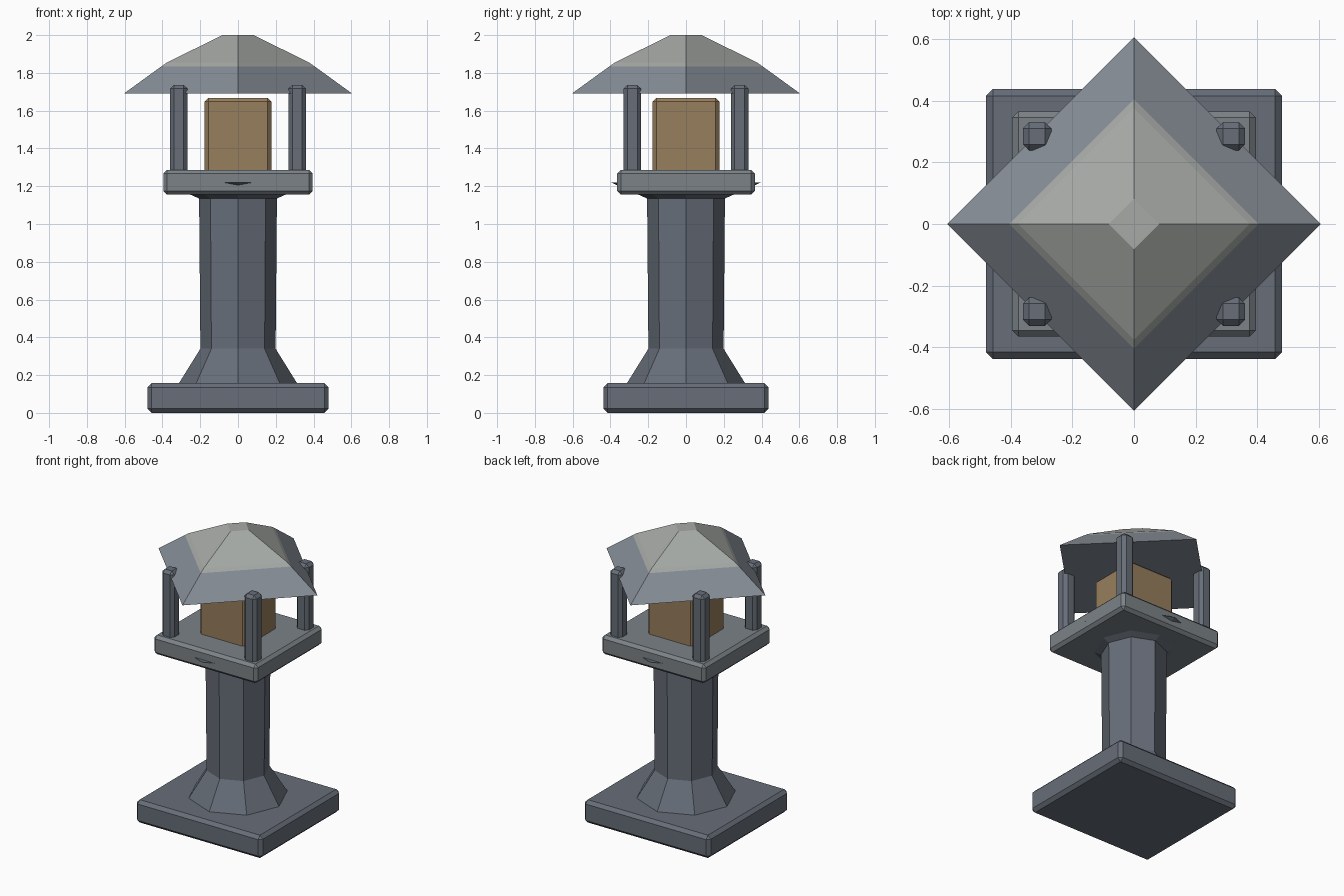
import bpy, math

if "Cube" in bpy.data.objects:
    bpy.data.objects.remove(bpy.data.objects["Cube"])


def material(name, rgb):
    m = bpy.data.materials.new(name)
    m.diffuse_color = (*rgb, 1)
    m.use_nodes = True
    m.node_tree.nodes["Principled BSDF"].inputs["Base Color"].default_value = m.diffuse_color
    return m


stone = material("stone", (0.135, 0.155, 0.19))
pale_stone = material("pale_stone", (0.2, 0.225, 0.245))
roof_low = material("roof_low", (0.24, 0.27, 0.31))
roof_high = material("roof_high", (0.38, 0.40, 0.38))
amber = material("amber", (0.31, 0.21, 0.11))


def box(name, centre, half, z0, z1, mat, chamfer=0.02):
    bpy.ops.mesh.primitive_cube_add(size=1, location=(*centre, (z0 + z1) / 2))
    o = bpy.context.object
    o.name = name
    o.scale = (half[0] * 2, half[1] * 2, z1 - z0)
    bpy.ops.object.transform_apply(location=False, rotation=False, scale=True)
    b = o.modifiers.new("chamfer", "BEVEL")
    b.width = chamfer
    b.segments = 1
    o.data.materials.append(mat)
    return o


def lathe(name, profile, sides, mats, mat_of_band=lambda i: 0):
    """Closed faceted solid from (radius, z) rings, corners on the axes."""
    verts = [(r * math.cos(2 * math.pi * k / sides), r * math.sin(2 * math.pi * k / sides), z)
             for r, z in profile for k in range(sides)]
    faces, idx = [], []
    for i in range(len(profile) - 1):
        for k in range(sides):
            n = (k + 1) % sides
            faces.append((i * sides + k, i * sides + n, (i + 1) * sides + n, (i + 1) * sides + k))
            idx.append(mat_of_band(i))
    last = (len(profile) - 1) * sides
    faces += [tuple(reversed(range(sides))), tuple(range(last, last + sides))]
    idx += [0, len(mats) - 1]
    me = bpy.data.meshes.new(name)
    me.from_pydata(verts, [], faces)
    for m in mats:
        me.materials.append(m)
    for p, m in zip(me.polygons, idx):
        p.material_index = m
    o = bpy.data.objects.new(name, me)
    bpy.context.collection.objects.link(o)
    return o


# Base slab and octagonal column with flared foot and capital
box("base", (0, 0), (0.48, 0.437), 0, 0.157, stone, 0.022)
lathe("column", [(0.317, 0.15), (0.199, 0.34), (0.206, 1.135), (0.397, 1.22)], 8, [stone])

# Platform with four posts around the lamp
box("platform", (0, 0), (0.395, 0.365), 1.155, 1.287, pale_stone)
for sx in (-1, 1):
    for sy in (-1, 1):
        box("post", (sx * 0.314, sy * 0.284), (0.046, 0.046), 1.26, 1.737, stone)
box("lamp", (0, 0), (0.177, 0.177), 1.26, 1.668, amber)

# Two-pitch roof turned 45 degrees to the platform
lathe("roof", [(0.605, 1.69), (0.405, 1.835), (0.375, 1.856), (0.082, 2.0)], 4,
      [roof_low, roof_high], lambda i: 0 if i < 1 else 1)
